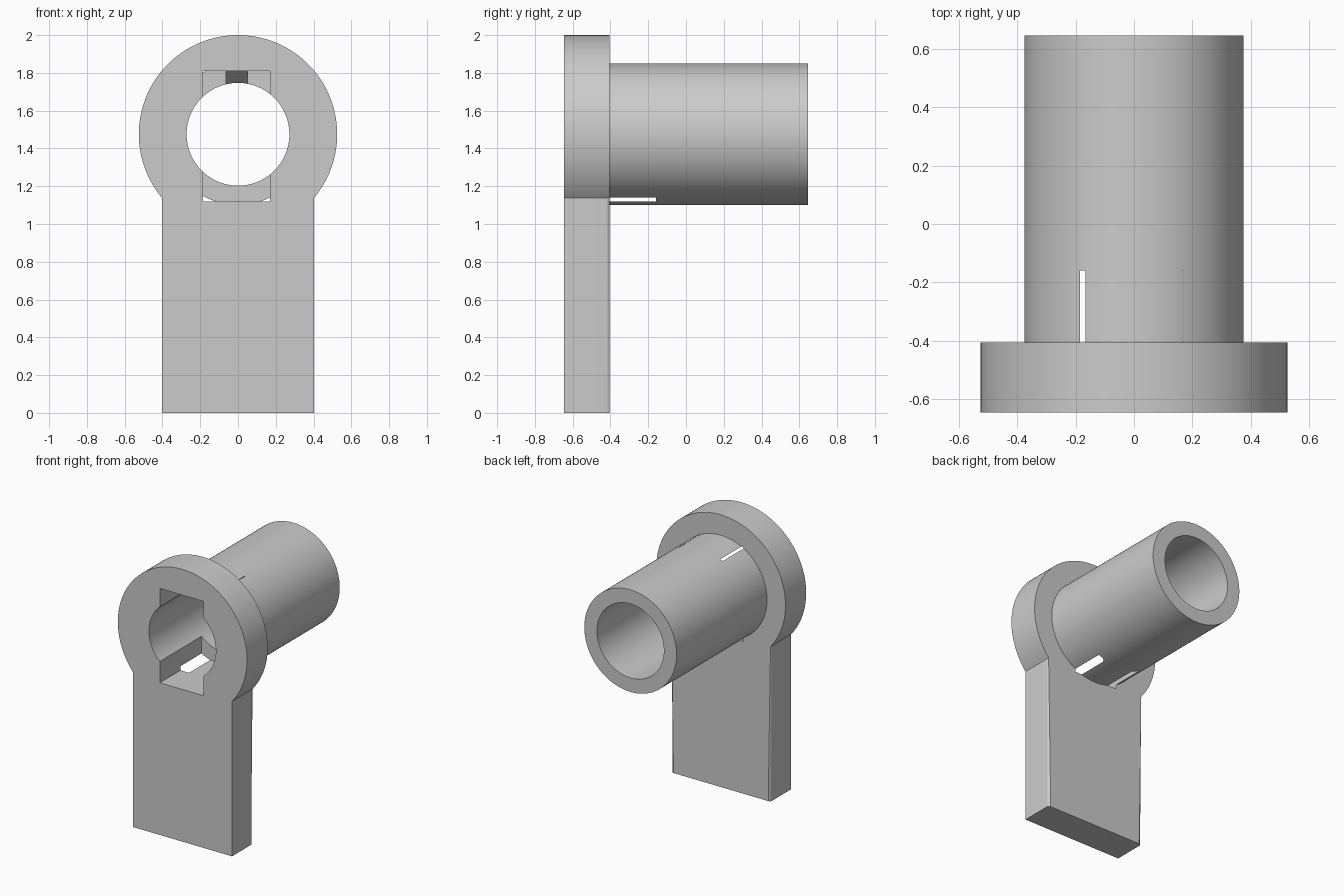
import bpy, bmesh, math
from mathutils import Matrix, Vector

if "Cube" in bpy.data.objects:
    bpy.data.objects.remove(bpy.data.objects["Cube"], do_unlink=True)

FRONT, PLATE_BACK, BACK = -0.645, -0.405, 0.645
AXIS_Z, HEAD_R, TUBE_R, BORE_R = 1.475, 0.525, 0.375, 0.272
HALF_STEM = 0.403
SEGMENTS = 128

grey = bpy.data.materials.new("plain grey")
grey.use_nodes = True
colour = (0.6, 0.6, 0.6, 1)
grey.diffuse_color = colour
grey.node_tree.nodes["Principled BSDF"].inputs["Base Color"].default_value = colour


def finish(name, bm):
    bmesh.ops.recalc_face_normals(bm, faces=bm.faces[:])
    mesh = bpy.data.meshes.new(name)
    bm.to_mesh(mesh)
    bm.free()
    mesh.materials.append(grey)
    obj = bpy.data.objects.new(name, mesh)
    bpy.context.collection.objects.link(obj)
    return obj


def cylinder(name, radius, y0, y1):
    bm = bmesh.new()
    place = Matrix.Translation((0, (y0 + y1) / 2, AXIS_Z)) @ Matrix.Rotation(math.pi / 2, 4, 'X')
    bmesh.ops.create_cone(bm, cap_ends=True, segments=SEGMENTS, radius1=radius,
                          radius2=radius, depth=y1 - y0, matrix=place)
    return finish(name, bm)


def prism(name, outline, offset):
    bm = bmesh.new()
    face = bm.faces.new([bm.verts.new(p) for p in outline])
    moved = bmesh.ops.extrude_face_region(bm, geom=[face])["geom"]
    bmesh.ops.translate(bm, vec=offset,
                        verts=[v for v in moved if isinstance(v, bmesh.types.BMVert)])
    return finish(name, bm)


def combine(target, other, operation):
    mod = target.modifiers.new(operation.lower(), 'BOOLEAN')
    mod.object, mod.operation, mod.solver = other, operation, 'EXACT'
    other.hide_render = True
    bpy.context.view_layer.objects.active = target
    bpy.ops.object.modifier_apply(modifier=mod.name)
    bpy.data.objects.remove(other, do_unlink=True)


# Keyhole-shaped plate: round head running into a straight stem
start = -math.acos(HALF_STEM / HEAD_R)
sweep = math.pi - 2 * start
outline = [(-HALF_STEM, FRONT, 0), (HALF_STEM, FRONT, 0)]
for i in range(SEGMENTS + 1):
    a = start + sweep * i / SEGMENTS
    outline.append((HEAD_R * math.cos(a), FRONT, AXIS_Z + HEAD_R * math.sin(a)))
bracket = prism("tube_bracket", outline, Vector((0, PLATE_BACK - FRONT, 0)))

# Rounded rear edges of the stem
bm = bmesh.new()
bm.from_mesh(bracket.data)
rear = [e for e in bm.edges if e.calc_length() > 1
        and all(v.co.y > PLATE_BACK - 0.01 for v in e.verts)]
bmesh.ops.bevel(bm, geom=rear, offset=0.018, segments=5, profile=0.5, affect='EDGES')
bm.to_mesh(bracket.data)
bm.free()

# Tube, bore and rectangular key slot
combine(bracket, cylinder("tube", TUBE_R, PLATE_BACK - 0.1, BACK), 'UNION')
combine(bracket, cylinder("bore_cutter", BORE_R, FRONT - 0.1, BACK + 0.1), 'DIFFERENCE')
slot = [(-0.184, FRONT - 0.1, 1.118), (0.17, FRONT - 0.1, 1.118),
        (0.17, FRONT - 0.1, 1.811), (-0.184, FRONT - 0.1, 1.811)]
combine(bracket, prism("slot_cutter", slot, Vector((0, 0.585, 0))), 'DIFFERENCE')

# Narrow sloping relief at the top of the slot end
ramp = [(-0.063, -0.2, 1.7), (-0.063, -0.2, 1.811),
        (-0.063, -0.16, 1.811), (-0.063, -0.03, 1.7)]
combine(bracket, prism("ramp_cutter", ramp, Vector((0.113, 0, 0))), 'DIFFERENCE')

# Smooth round walls with crisp edges
bpy.ops.object.select_all(action='DESELECT')
bracket.select_set(True)
bpy.context.view_layer.objects.active = bracket
bpy.ops.object.shade_smooth_by_angle(angle=math.radians(30))
